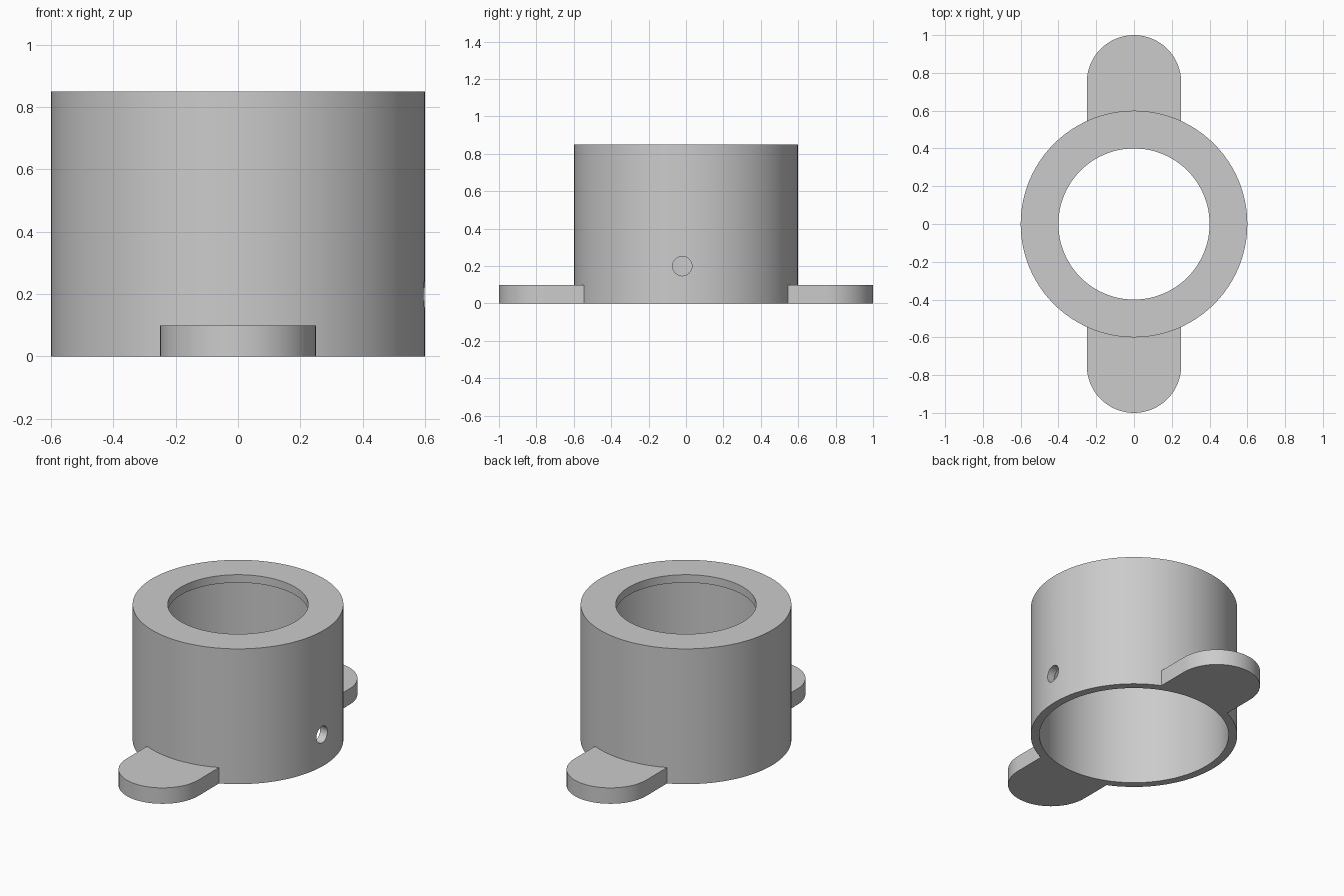
import bpy
import bmesh
from math import sin, cos, pi, asin

SEGMENTS = 96
OUTER, INNER, OPENING = 0.6, 0.55, 0.4
HEIGHT, LIP = 0.85, 0.05
TAB_HALF, TAB_HEIGHT, TAB_CENTRE = 0.25, 0.1, 0.75

if "Cube" in bpy.data.objects:
    bpy.data.objects.remove(bpy.data.objects["Cube"])

grey = bpy.data.materials.new("light grey")
grey.use_nodes = True
colour = (0.6, 0.6, 0.6, 1)
grey.diffuse_color = colour
grey.node_tree.nodes["Principled BSDF"].inputs["Base Color"].default_value = colour


def finish(name, bm):
    """Turn a bmesh into a named object with the grey material."""
    bmesh.ops.recalc_face_normals(bm, faces=bm.faces)
    mesh = bpy.data.meshes.new(name)
    bm.to_mesh(mesh)
    bm.free()
    mesh.materials.append(grey)
    obj = bpy.data.objects.new(name, mesh)
    bpy.context.collection.objects.link(obj)
    return obj


def smooth(obj):
    bpy.ops.object.select_all(action="DESELECT")
    obj.select_set(True)
    bpy.context.view_layer.objects.active = obj
    bpy.ops.object.shade_smooth_by_angle(angle=pi / 6)


# Collar: thin wall with an inward lip at the top, turned around z
profile = [(INNER, 0), (OUTER, 0), (OUTER, HEIGHT), (OPENING, HEIGHT),
           (OPENING, HEIGHT - LIP), (INNER, HEIGHT - LIP)]
bm = bmesh.new()
rings = [[bm.verts.new((r * cos(2 * pi * i / SEGMENTS), r * sin(2 * pi * i / SEGMENTS), z))
          for r, z in profile] for i in range(SEGMENTS)]
for i, ring in enumerate(rings):
    following = rings[(i + 1) % SEGMENTS]
    for j in range(len(profile)):
        k = (j + 1) % len(profile)
        bm.faces.new((ring[j], following[j], following[k], ring[k]))
collar = finish("collar", bm)

# Screw hole through the +x wall only
bpy.ops.mesh.primitive_cylinder_add(vertices=32, radius=0.052, depth=0.3,
                                    location=(0.6, -0.02, 0.2), rotation=(0, pi / 2, 0))
cutter = bpy.context.object
cutter.name = "hole_cutter"
cutter.hide_render = True
cutter.data.materials.append(grey)
cut = collar.modifiers.new("screw_hole", "BOOLEAN")
cut.operation, cut.solver, cut.object = "DIFFERENCE", "EXACT", cutter
bpy.context.view_layer.objects.active = collar
bpy.ops.object.modifier_apply(modifier=cut.name)
bpy.data.objects.remove(cutter)
smooth(collar)


# Rounded mounting tabs, their inner edge following the collar wall
def mounting_tab(name, side):
    seat = OUTER - 0.003
    half_angle = asin(TAB_HALF / seat)
    outline = [(TAB_HALF * cos(pi * i / 32), TAB_CENTRE + TAB_HALF * sin(pi * i / 32))
               for i in range(33)]
    for i in range(17):
        a = half_angle * (i / 8 - 1)
        outline.append((seat * sin(a), seat * cos(a)))
    bm = bmesh.new()
    base = bm.faces.new([bm.verts.new((x * side, y * side, 0)) for x, y in outline])
    top = bmesh.ops.extrude_face_region(bm, geom=[base])["geom"]
    bmesh.ops.translate(bm, vec=(0, 0, TAB_HEIGHT),
                        verts=[v for v in top if isinstance(v, bmesh.types.BMVert)])
    smooth(finish(name, bm))


mounting_tab("front_tab", -1)
mounting_tab("back_tab", 1)
